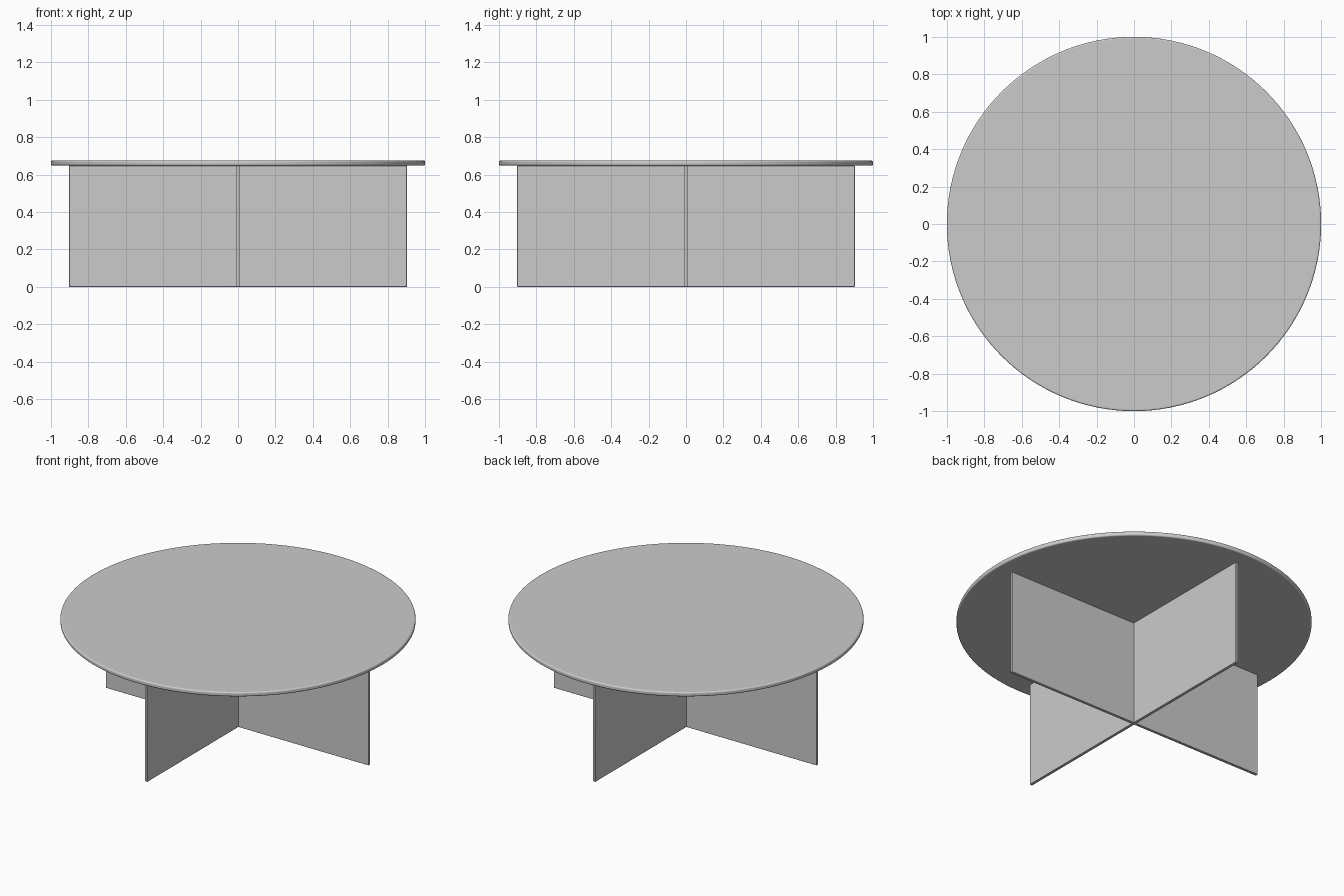
import bpy
import math

if "Cube" in bpy.data.objects:
    bpy.data.objects.remove(bpy.data.objects["Cube"])

TOP_Z, UNDER_Z = 0.675, 0.648
PANEL_LEN, PANEL_THICK = 1.805, 0.018


def finish(obj, name, bevel, segments):
    obj.name = name
    mod = obj.modifiers.new("soft_edges", 'BEVEL')
    mod.width = bevel
    mod.segments = segments
    mod.limit_method = 'ANGLE'
    mod.angle_limit = math.radians(40)
    bpy.ops.object.shade_smooth_by_angle(angle=math.radians(35))


# Round table top with a softened rim
bpy.ops.mesh.primitive_cylinder_add(vertices=128, radius=1.0, depth=TOP_Z - UNDER_Z,
                                    location=(0, 0, (TOP_Z + UNDER_Z) / 2))
finish(bpy.context.object, "table_top", 0.008, 4)

# Two upright panels crossing at the centre
for name, size in (("base_panel_wide", (PANEL_LEN, PANEL_THICK)),
                   ("base_panel_deep", (PANEL_THICK, PANEL_LEN))):
    bpy.ops.mesh.primitive_cube_add(size=1, location=(0, 0, UNDER_Z / 2))
    panel = bpy.context.object
    panel.scale = (size[0], size[1], UNDER_Z)
    bpy.ops.object.transform_apply(location=False, rotation=False, scale=True)
    finish(panel, name, 0.002, 2)
